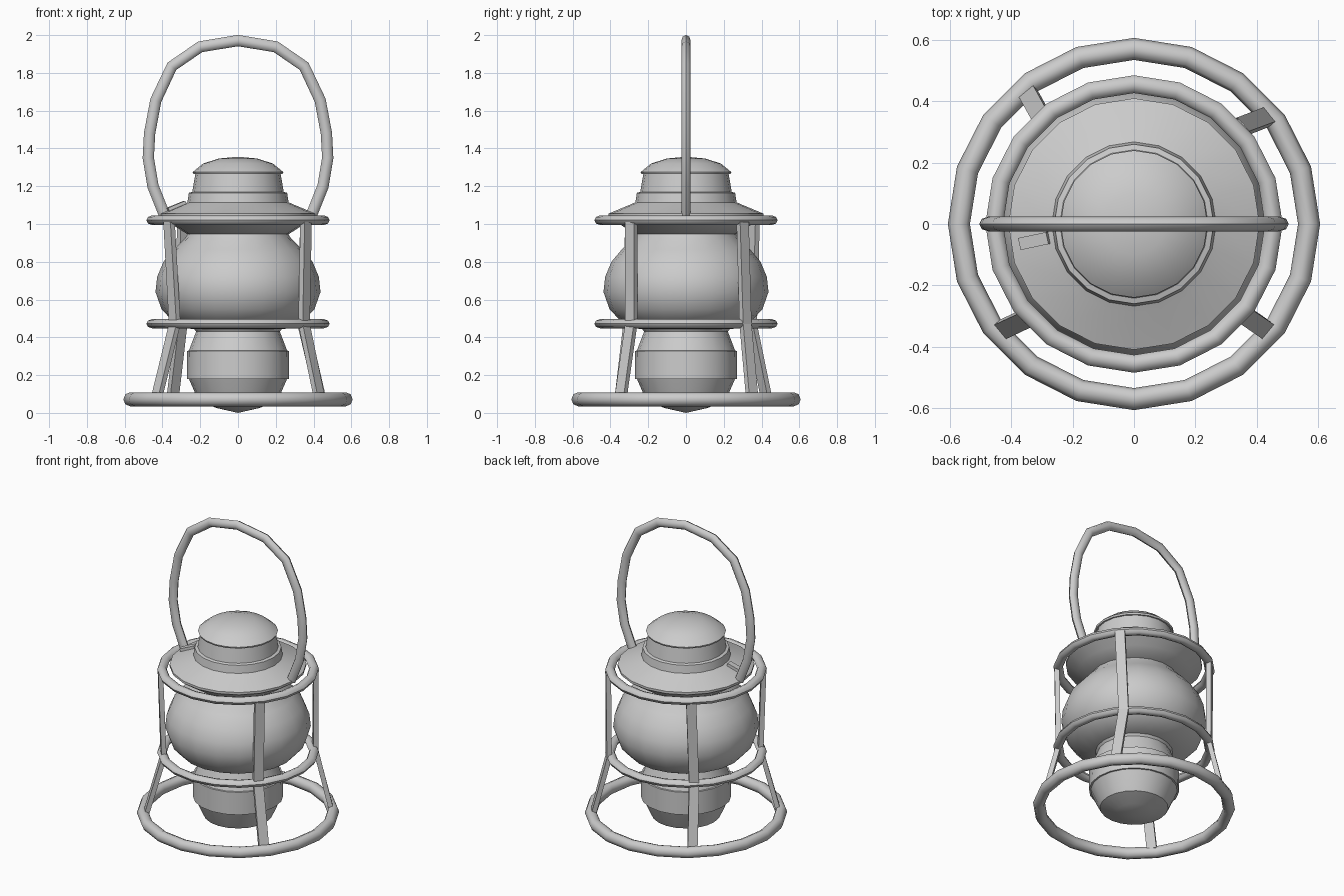
import bpy, bmesh, math
from mathutils import Vector, Matrix

if "Cube" in bpy.data.objects:
    bpy.data.objects.remove(bpy.data.objects["Cube"])

SIDES = 20


def finish(name, bm, angle=40):
    bmesh.ops.recalc_face_normals(bm, faces=bm.faces[:])
    me = bpy.data.meshes.new(name)
    bm.to_mesh(me)
    bm.free()
    ob = bpy.data.objects.new(name, me)
    bpy.context.collection.objects.link(ob)
    bpy.ops.object.select_all(action='DESELECT')
    ob.select_set(True)
    bpy.context.view_layer.objects.active = ob
    bpy.ops.object.shade_smooth_by_angle(angle=math.radians(angle))
    return ob


def lathe(name, profile, angle=35):
    """Revolve (radius, z) points around the z axis; radius 0 makes a pole."""
    bm = bmesh.new()
    vs = [bm.verts.new((r, 0, z)) for r, z in profile]
    es = [bm.edges.new(p) for p in zip(vs, vs[1:])]
    bmesh.ops.spin(bm, geom=vs + es, cent=(0, 0, 0), axis=(0, 0, 1),
                   angle=math.tau, steps=SIDES)
    bmesh.ops.remove_doubles(bm, verts=bm.verts[:], dist=1e-4)
    return finish(name, bm, angle)


def sweep(name, pts, binormal, a, b, closed=False, sides=8):
    """Sweep an a x b ellipse along a planar path."""
    bm = bmesh.new()
    pts = [Vector(p) for p in pts]
    n, bn = len(pts), Vector(binormal)
    loops = []
    for i, p in enumerate(pts):
        if closed:
            t = pts[(i + 1) % n] - pts[i - 1]
        else:
            t = pts[min(i + 1, n - 1)] - pts[max(i - 1, 0)]
        nrm = t.cross(bn).normalized()
        loops.append([bm.verts.new(p + nrm * a * math.cos(k * math.tau / sides)
                                   + bn * b * math.sin(k * math.tau / sides))
                      for k in range(sides)])
    for i in range(n if closed else n - 1):
        l0, l1 = loops[i], loops[(i + 1) % n]
        for k in range(sides):
            j = (k + 1) % sides
            bm.faces.new((l0[k], l0[j], l1[j], l1[k]))
    if not closed:
        bm.faces.new(loops[0])
        bm.faces.new(loops[-1])
    return finish(name, bm, 50)


def ring(name, radius, z, a, b):
    pts = [(radius * math.cos(i * math.tau / SIDES),
            radius * math.sin(i * math.tau / SIDES), z) for i in range(SIDES)]
    return sweep(name, pts, (0, 0, 1), a, b, closed=True)


def post(name, pts, width=0.06, depth=0.03):
    """Flat bar through the given points, its wide side facing outward."""
    bm = bmesh.new()
    loops = []
    for p in pts:
        p = Vector(p)
        out = Vector((p.x, p.y, 0)).normalized()
        tan = Vector((-out.y, out.x, 0))
        loops.append([bm.verts.new(p + tan * s * width / 2 + out * d * depth / 2)
                      for s, d in ((-1, -1), (1, -1), (1, 1), (-1, 1))])
    for l0, l1 in zip(loops, loops[1:]):
        for k in range(4):
            j = (k + 1) % 4
            bm.faces.new((l0[k], l0[j], l1[j], l1[k]))
    bm.faces.new(loops[0])
    bm.faces.new(loops[-1])
    return finish(name, bm, 10)


# Cage rings
ring("base_ring", 0.571, 0.072, 0.036, 0.037)
ring("middle_ring", 0.456, 0.472, 0.029, 0.024)
ring("top_ring", 0.456, 1.02, 0.029, 0.025)

# Cage posts: (x, y) at top, middle and base ring
cage = {
    "front_right_post": ((0.36, -0.29), (0.35, -0.29), (0.43, -0.345)),
    "front_left_post": ((-0.365, -0.29), (-0.335, -0.30), (-0.43, -0.345)),
    "back_left_post": ((-0.29, 0.36), (-0.30, 0.345), (-0.345, 0.425)),
    "back_right_post": ((0.36, 0.30), (0.345, 0.315), (0.435, 0.35)),
}
for name, xy in cage.items():
    post(name, [(*p, z) for p, z in zip(xy, (1.01, 0.47, 0.085))])

# Fuel pot with raised band
lathe("fuel_pot", [(0, 0.0), (0.11, 0.025), (0.205, 0.06), (0.225, 0.10),
                   (0.26, 0.18), (0.271, 0.18), (0.269, 0.328), (0.26, 0.33),
                   (0.222, 0.43), (0.24, 0.455), (0, 0.455)])

# Glass globe
lathe("globe", [(0, 0.44), (0.25, 0.445), (0.35, 0.49), (0.405, 0.55), (0.437, 0.64),
                (0.428, 0.72), (0.395, 0.80), (0.34, 0.865), (0.28, 0.925),
                (0.265, 0.95), (0, 0.955)], 45)

# Roof, chimney and domed cap
lathe("roof", [(0, 0.945), (0.27, 0.947), (0.34, 0.992), (0.41, 1.04), (0.41, 1.055),
               (0.29, 1.105), (0.268, 1.115), (0.26, 1.165), (0.242, 1.17),
               (0.226, 1.265), (0, 1.265)])
lathe("chimney_cap", [(0, 1.264), (0.236, 1.264), (0.24, 1.275), (0.185, 1.32),
                      (0.10, 1.347), (0, 1.356)])

# Carrying handle
half = [(0.20, 1.938), (0.35, 1.835), (0.435, 1.655), (0.468, 1.48), (0.475, 1.35),
        (0.45, 1.2), (0.39, 1.05)]
path = [(-x, 0, z) for x, z in reversed(half)] + [(0, 0, 1.971)] + [(x, 0, z) for x, z in half]
sweep("handle", path, (0, 1, 0), 0.03, 0.024)

# Small latch on the roof beside the handle
bm = bmesh.new()
bmesh.ops.create_cube(bm, size=1, matrix=Matrix.Translation((-0.325, -0.055, 1.095))
                      @ Matrix.Rotation(math.radians(12), 4, 'Z')
                      @ Matrix.Rotation(math.radians(-22), 4, 'Y')
                      @ Matrix.Diagonal((0.10, 0.04, 0.02, 1)))
finish("roof_latch", bm)
